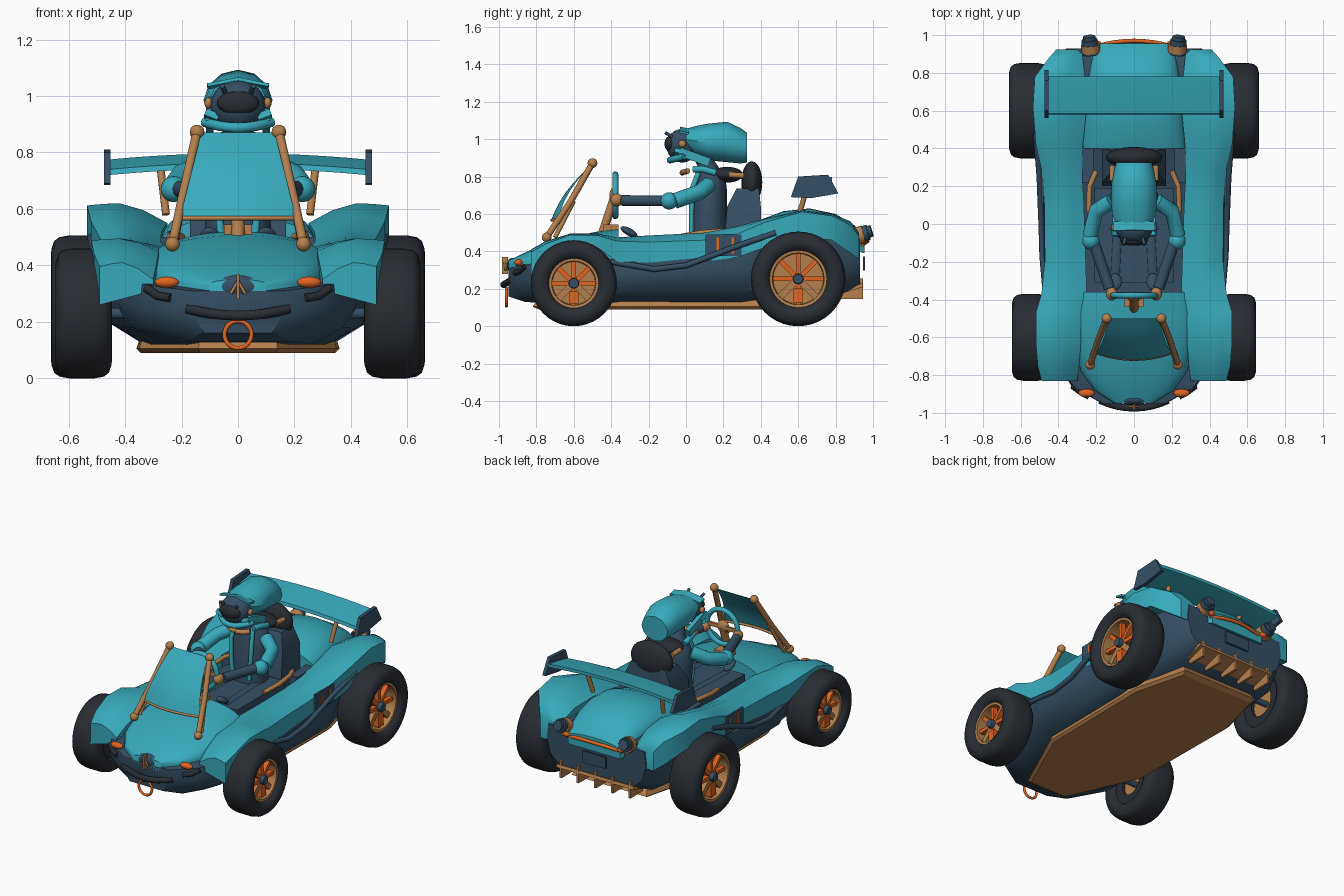
import bpy, bmesh, math
from mathutils import Matrix, Vector

if "Cube" in bpy.data.objects:
    bpy.data.objects.remove(bpy.data.objects["Cube"])

def material(name, rgb):
    m = bpy.data.materials.new(name)
    m.diffuse_color = (*rgb, 1)
    m.use_nodes = True
    m.node_tree.nodes["Principled BSDF"].inputs["Base Color"].default_value = m.diffuse_color
    return m

TEAL = material("teal paint", (0.04, 0.40, 0.50))
NAVY = material("navy", (0.036, 0.078, 0.125))
DARK = material("rubber", (0.022, 0.027, 0.034))
TAN = material("bronze", (0.46, 0.215, 0.075))
ORANGE = material("orange", (0.75, 0.13, 0.015))
SIDES = ((1, "right"), (-1, "left"))
ARC = [i / 4 - 1 for i in range(9)]

def finish(ob, mat, angle=38):
    ob.data.materials.clear()
    ob.data.materials.append(mat)
    bpy.ops.object.select_all(action='DESELECT')
    ob.select_set(True)
    bpy.context.view_layer.objects.active = ob
    bpy.ops.object.shade_smooth_by_angle(angle=math.radians(angle))
    return ob

def from_bm(name, bm, mat, angle=38):
    bmesh.ops.recalc_face_normals(bm, faces=bm.faces)
    me = bpy.data.meshes.new(name)
    bm.to_mesh(me)
    bm.free()
    ob = bpy.data.objects.new(name, me)
    bpy.context.collection.objects.link(ob)
    return finish(ob, mat, angle)

def loft(name, rings, mat, angle=38, wrap=False):
    bm = bmesh.new()
    vs = [[bm.verts.new(p) for p in r] for r in rings]
    n = len(vs[0])
    pairs = list(zip(vs, vs[1:])) + ([(vs[-1], vs[0])] if wrap else [])
    for a, b in pairs:
        for i in range(n):
            j = (i + 1) % n
            bm.faces.new((a[i], a[j], b[j], b[i]))
    if not wrap:
        bm.faces.new(vs[0])
        bm.faces.new(vs[-1])
    return from_bm(name, bm, mat, angle)

def box(name, c, size, mat, rx=0, ry=0):
    bm = bmesh.new()
    m = Matrix.Translation(c) @ Matrix.Rotation(rx, 4, 'X') @ Matrix.Rotation(ry, 4, 'Y')
    bmesh.ops.create_cube(bm, size=1, matrix=m @ Matrix.Diagonal((*size, 1)))
    return from_bm(name, bm, mat)

def ball(name, c, r, mat, rx=0):
    bm = bmesh.new()
    m = Matrix.Translation(c) @ Matrix.Rotation(rx, 4, 'X') @ Matrix.Diagonal((*r, 1))
    bmesh.ops.create_uvsphere(bm, u_segments=20, v_segments=12, radius=1, matrix=m)
    return from_bm(name, bm, mat, 60)

def tube(name, pts, r, mat, cyclic=False):
    cu = bpy.data.curves.new(name, 'CURVE')
    cu.dimensions = '3D'
    cu.bevel_depth, cu.bevel_resolution, cu.use_fill_caps = r, 3, True
    sp = cu.splines.new('POLY')
    sp.points.add(len(pts) - 1)
    for p, q in zip(sp.points, pts):
        p.co = (*q, 1)
    sp.use_cyclic_u = cyclic
    ob = bpy.data.objects.new(name, cu)
    bpy.context.collection.objects.link(ob)
    bpy.ops.object.select_all(action='DESELECT')
    ob.select_set(True)
    bpy.context.view_layer.objects.active = ob
    bpy.ops.object.convert(target='MESH')
    return finish(bpy.context.object, mat, 50)

def circle(c, r, n=28):
    return [(c[0] + r * math.cos(t), c[1], c[2] + r * math.sin(t))
            for t in (2 * math.pi * i / n for i in range(n))]

def dome(y, w, zb, zt, n=14):
    top = [(w * math.cos(math.pi * i / n), y, zb + (zt - zb) * math.sin(math.pi * i / n) ** 0.8 if 0 < i < n else zb)
           for i in range(n + 1)]
    return top + [(-w, y, zb - .05), (w, y, zb - .05)]

# Lower hull
hull = [(-.95, .12, .16, .17, .31), (-.86, .20, .13, .33, .33), (-.72, .26, .12, .42, .35),
        (-.42, .31, .12, .44, .36), (-.34, .34, .13, .48, .36), (.3, .35, .13, .488, .40),
        (.42, .32, .13, .45, .46), (.78, .30, .15, .43, .50), (.93, .27, .22, .36, .47)]
half = lambda wb, zb, wt, zt: [(wb, zb), (.3 * wb + .7 * wt, zb + .06), (wt, zb * .3 + zt * .7 - .02), (.97 * wt, zt)]
loft("hull", [[(x, y, z) for x, z in half(wb, zb, wt, zt)] + [(-x, y, z) for x, z in reversed(half(wb, zb, wt, zt))]
              for y, wb, zb, wt, zt in hull], NAVY)

# Nose and rear engine cover
loft("nose", [dome(*s) for s in ((-.95, .10, .33, .35), (-.88, .21, .335, .385), (-.78, .28, .35, .43),
     (-.62, .32, .38, .475), (-.48, .33, .40, .505), (-.36, .29, .41, .52))], TEAL)
ball("nose_grille", (0, -.93, .325), (.085, .028, .04), NAVY)
loft("engine_cover", [dome(*s) for s in ((.40, .28, .46, .57), (.52, .27, .48, .615), (.66, .26, .48, .63),
     (.80, .24, .47, .60), (.90, .22, .455, .54), (.955, .19, .44, .48))], TEAL)

# Side bodies with fenders: y, outer x, lip z, shoulder z, crown x, crown z, inner x, inner z
flank = [(-.83, .49, .26, .395, .41, .41, .30, .35), (-.75, .51, .37, .44, .42, .455, .29, .40),
         (-.62, .52, .44, .488, .42, .495, .28, .45), (-.47, .52, .42, .485, .41, .495, .28, .46),
         (-.37, .49, .345, .455, .38, .475, .25, .46), (-.2, .472, .34, .45, .38, .485, .255, .46),
         (.1, .474, .345, .46, .38, .50, .265, .47), (.28, .488, .37, .495, .39, .535, .275, .49),
         (.42, .52, .42, .555, .42, .575, .27, .52), (.62, .535, .48, .612, .42, .62, .25, .55),
         (.78, .525, .46, .59, .41, .60, .26, .54), (.88, .45, .39, .54, .37, .56, .27, .50),
         (.925, .41, .36, .48, .34, .50, .28, .45)]
for s, side in SIDES:
    loft(side + "_side_body", [[(s * xo, y, zl), (s * xo, y, zs), (s * (xo + xc) / 2, y, zs * .3 + zc * .7),
         (s * xc, y, zc), (s * (xi + xc) / 2, y, zi * .35 + zc * .65), (s * xi, y, zi),
         (s * xi, y, zi - .04 if y < -.7 else min(zl, zi - .04))]
         for y, xo, zl, zs, xc, zc, xi, zi in flank], TEAL, 45)
    # Side plate, stripes and exhaust
    box(side + "_side_plate", (s * .486, .205, .432), (.012, .2, .115), NAVY)
    for y in (.17, .25):
        box(side + "_plate_stripe", (s * .492, y, .432), (.006, .014, .085), ORANGE)
    tube(side + "_side_pipe", [(s * x, y, z) for x, y, z in ((.465, -.4, .345), (.485, -.17, .305), (.49, .0, .325),
         (.495, .12, .37), (.50, .25, .42), (.518, .48, .5))], .016, NAVY)

# Floor tray and diffuser
plan = [(.14, -.82), (.35, -.36), (.36, .45), (.27, .8)]
plan += [(-x, y) for x, y in reversed(plan)]
loft("floor_tray", [[(x * k, y * k, z) for x, y in plan] for k, z in ((.96, .09), (1, .105), (.96, .15))], TAN, 20)
box("diffuser", (0, .85, .19), (.56, .2, .02), TAN, rx=.3)
for i in range(5):
    box("diffuser_fin", ((i - 2) * .125, .88, .2), (.015, .13, .11), TAN)

# Wheels
def wheel(name, s, cx, y, R, half, rim):
    n, c = 40, Vector((s * cx, y, R))
    def ring(x, r, k=n):
        return [(c.x + s * x, y + r * math.cos(2 * math.pi * i / k), R + r * math.sin(2 * math.pi * i / k)) for i in range(k)]
    prof = [(.6, rim), (.88, rim + .015), (1, rim + .045), (.98, R - .045), (.9, R - .02), (.72, R - .006), (.4, R)]
    prof = [(-half * x, r) for x, r in prof] + [(half * x, r) for x, r in reversed(prof)]
    loft(name + "_tyre", [ring(*p) for p in prof], DARK, 60, True)
    loft(name + "_rim", [ring(*p) for p in ((-half * .1, rim - .014), (half * .7, rim - .01), (half * .72, rim + .005),
         (-half * .1, rim + .005))], TAN, 40, True)
    loft(name + "_back", [ring(-half * .3, rim), ring(-half * .05, rim)], TAN)
    loft(name + "_inner_ring", [ring(*p) for p in ((-half * .7, rim + .01), (-half * .7, rim * .6), (-half * .5, rim * .6),
         (-half * .5, rim + .01))], DARK, 40, True)
    loft(name + "_hub", [ring(-half * .1, .036, 12), ring(half * .75, .026, 12)], NAVY)
    for i in range(8):
        a = math.tau * i / 8
        d = Vector((0, math.cos(a), math.sin(a)))
        m, w = (ORANGE, .024) if i % 2 == 0 or i in (1, 3) else (TAN, .035)
        box(name + "_spoke", c + Vector((s * half * .35, 0, 0)) + d * rim * .54, (.03, w, rim * .76), m, rx=a - math.pi / 2)
    box(name + "_caliper", c + Vector((s * half * .4, 0, -rim * .6)), (.04, .05, rim * .5), ORANGE)
    tube(name + "_axle", [(s * .2, y, R), (s * cx, y, R)], .02, NAVY)

for s, side in SIDES:
    wheel(side + "_front_wheel", s, .547, -.6, .23, .1, .128)
    wheel(side + "_rear_wheel", s, .557, .6, .253, .105, .148)

# Windshield panel and frame
bm = bmesh.new()
grid = []
for j in range(7):
    v = j / 6
    w = .205 + (.13 - .205) * v
    grid.append([bm.verts.new((w * u, -.685 + .185 * v - .035 * (1 - u * u) * (1 - v) - .03 * math.sin(math.pi * v),
                               .57 + .3 * v)) for u in ARC])
for a, b in zip(grid, grid[1:]):
    for i in range(8):
        bm.faces.new((a[i], a[i + 1], b[i + 1], b[i]))
bmesh.ops.solidify(bm, geom=bm.faces[:], thickness=.008)
from_bm("windshield", bm, TEAL)
tube("windshield_lower_bar", [(.2 * u, -.682 - .035 * (1 - u * u), .567) for u in ARC], .008, TAN)
for s, side in SIDES:
    lo, hi = (s * .232, -.745, .475), (s * .145, -.5, .872)
    tube(side + "_windshield_post", [lo, (s * .19, -.615, .67), hi], .017, TAN)
    tube(side + "_windshield_stay", [(s * .225, -.70, .475), (s * .185, -.60, .67)], .012, TAN)
    for p in (lo, hi):
        ball(side + "_post_knob", p, (.026,) * 3, TAN)

# Front details
tube("front_bumper", [(.18 * u, -.975 + .04 * u * u, .222 + .025 * u * u) for u in ARC], .018, DARK)
tube("tow_ring", circle((0, -.96, .155), .048), .008, ORANGE, True)
box("nose_fin", (0, -.968, .325), (.012, .03, .09), TAN)
for s, side in SIDES:
    tube(side + "_nose_strut", [(0, -.97, .345), (s * .025, -.965, .3)], .006, TAN)
    tube(side + "_bumper_bar", [(s * .24, -.915, .285), (s * .285, -.89, .292), (s * .325, -.86, .32)], .015, DARK)
    ball(side + "_headlight", (s * .252, -.895, .34), (.043, .022, .02), ORANGE)

# Tail details
for s, side in SIDES:
    tube(side + "_tail_light", [(s * .228, .90, .48), (s * .236, .975, .503)], .043, NAVY)
    tube(side + "_tail_tip", [(s * .236, .97, .503), (s * .238, .993, .51)], .033, NAVY)
    tube(side + "_tail_ring", [(s * .228, .91, .48), (s * .231, .95, .492)], .05, TAN)
    ball(side + "_tail_lens", (s * .2, .958, .452), (.025, .014, .016), ORANGE)
tube("tail_strip", [(.2 * u, .97 - .03 * u * u, .455 - .02 * u * u) for u in ARC], .011, ORANGE)
box("rear_plate", (0, .952, .335), (.17, .012, .075), NAVY)

# Rear wing
wing = []
for i in range(13):
    u = i / 6 - 1
    z = .022 * (1 - u * u)
    wing.append([(.455 * u, y, h + z) for y, h in ((.58, .72), (.585, .74), (.68, .76), (.78, .775), (.78, .755), (.68, .73))])
loft("rear_wing", wing, TEAL)
for s, side in SIDES:
    loft(side + "_wing_end", [[(s * x, y, z) for y, z in ((.56, .69), (.60, .80), (.76, .81), (.815, .71), (.67, .685))]
                              for x in (.452, .474)], NAVY)
    tube(side + "_wing_stay", [(s * .255, .60, .58), (s * .275, .65, .75)], .014, TAN)

# Cockpit
box("seat_base", (0, -.06, .42), (.42, .5, .1), NAVY)
loft("seat_back", [[(x * k, y, z) for x, y in ((-.17, y0), (.17, y0), (.17, y1), (-.17, y1))]
                   for k, y0, y1, z in ((1, .2, .4, .4), (1, .22, .4, .64), (.75, .27, .39, .735))], NAVY)
ball("headrest", (0, .352, .77), (.15, .056, .112), DARK)
ball("collar_pad", (0, .22, .81), (.125, .085, .042), DARK)
for s, side in SIDES:
    tube(side + "_seat_hoop", [(s * .2, .28, .5), (s * .235, .2, .51), (s * .24, .08, .5), (s * .21, -.03, .48)], .014, TAN)
    tube(side + "_headrest_stay", [(s * .115, .23, .81), (s * .115, .31, .805)], .016, TAN)
    tube(side + "_leg", [(s * .08, .1, .44), (s * .1, -.28, .44)], .04, NAVY)
    ball(side + "_shoe", (s * .1, -.305, .505), (.035, .05, .02), NAVY, -.5)
    box(side + "_cockpit_panel", (s * .245, .32, .45), (.06, .2, .1), NAVY)
tube("steering_wheel", circle((0, -.378, .7), .112), .016, TEAL, True)
tube("steering_column", [(0, -.38, .7), (0, -.46, .46)], .024, TAN)
box("steering_bar", (0, -.376, .7), (.2, .014, .025), TAN)
ball("steering_hub", (0, -.385, .7), (.04, .025, .04), TAN)
box("dash_block", (0, -.4, .52), (.1, .08, .05), TAN)

# Driver
def ovals(data, n=16):
    return [[(rx * math.cos(math.tau * i / n), y + ry * math.sin(math.tau * i / n), z) for i in range(n)]
            for z, y, rx, ry in data]
loft("torso", ovals([(.44, .12, .12, .10), (.58, .125, .115, .095), (.72, .13, .135, .09), (.80, .135, .11, .075),
                     (.85, .12, .06, .055), (.9, .09, .05, .05)]), NAVY)
for s, side in SIDES:
    tube(side + "_upper_arm", [(s * .12, .12, .755), (s * .2, .07, .715), (s * .232, -.06, .67)], .042, TEAL)
    ball(side + "_elbow", (s * .228, -.09, .67), (.046,) * 3, TEAL)
    tube(side + "_forearm", [(s * .212, -.1, .67), (s * .13, -.34, .672)], .03, NAVY)
    ball(side + "_glove", (s * .118, -.37, .675), (.03, .036, .034), TAN)
    tube(side + "_harness", [(s * .06, .03, .5), (s * .07, .03, .62), (s * .075, .035, .74), (s * .06, .07, .83)], .014, TEAL)

# Helmet, goggles and chin guard
n = 12
loft("helmet", [[(rx * math.cos(math.tau * i / n), y, zc + rz * math.sin(math.tau * i / n)) for i in range(n)]
     for y, zc, rx, rz in ((0, 1.0, .095, .055), (.05, .99, .115, .08), (.12, .985, .122, .098), (.22, .985, .118, .108),
                           (.29, .965, .105, .095), (.325, .955, .095, .08))], TEAL)
ball("face", (0, -.02, .965), (.098, .085, .09), NAVY)
ball("goggles", (0, -.085, .975), (.075, .03, .042), DARK)
tube("chin_bar", [(.118 * u, -.085 + .075 * u * u, .888 + .02 * u * u) for u in ARC], .018, TEAL)
for s, side in SIDES:
    box(side + "_visor_blade", (s * .054, -.01, 1.045), (.112, .05, .012), TEAL, rx=-.2, ry=s * .2)
    box(side + "_cheek_plate", (s * .1, .045, .905), (.028, .17, .045), TEAL, rx=-.35)
    box(side + "_jaw_plate", (s * .092, -.03, .925), (.05, .07, .024), TEAL, rx=-.3, ry=-s * .4)
    ball(side + "_strap_button", (s * .105, -.02, .975), (.014, .02, .02), TAN)
    tube(side + "_chin_strap", [(s * .08, .01, .83), (s * .05, -.01, .825), (0, -.02, .82)], .015, TAN)
    tube(side + "_neck_brace", [(s * .1, .16, .82), (s * .1, .09, .84), (s * .085, .04, .84)], .018, TEAL)
    tube(side + "_face_spike", [(s * .045, -.07, 1.01), (s * .055, -.11, 1.035)], .009, NAVY)
